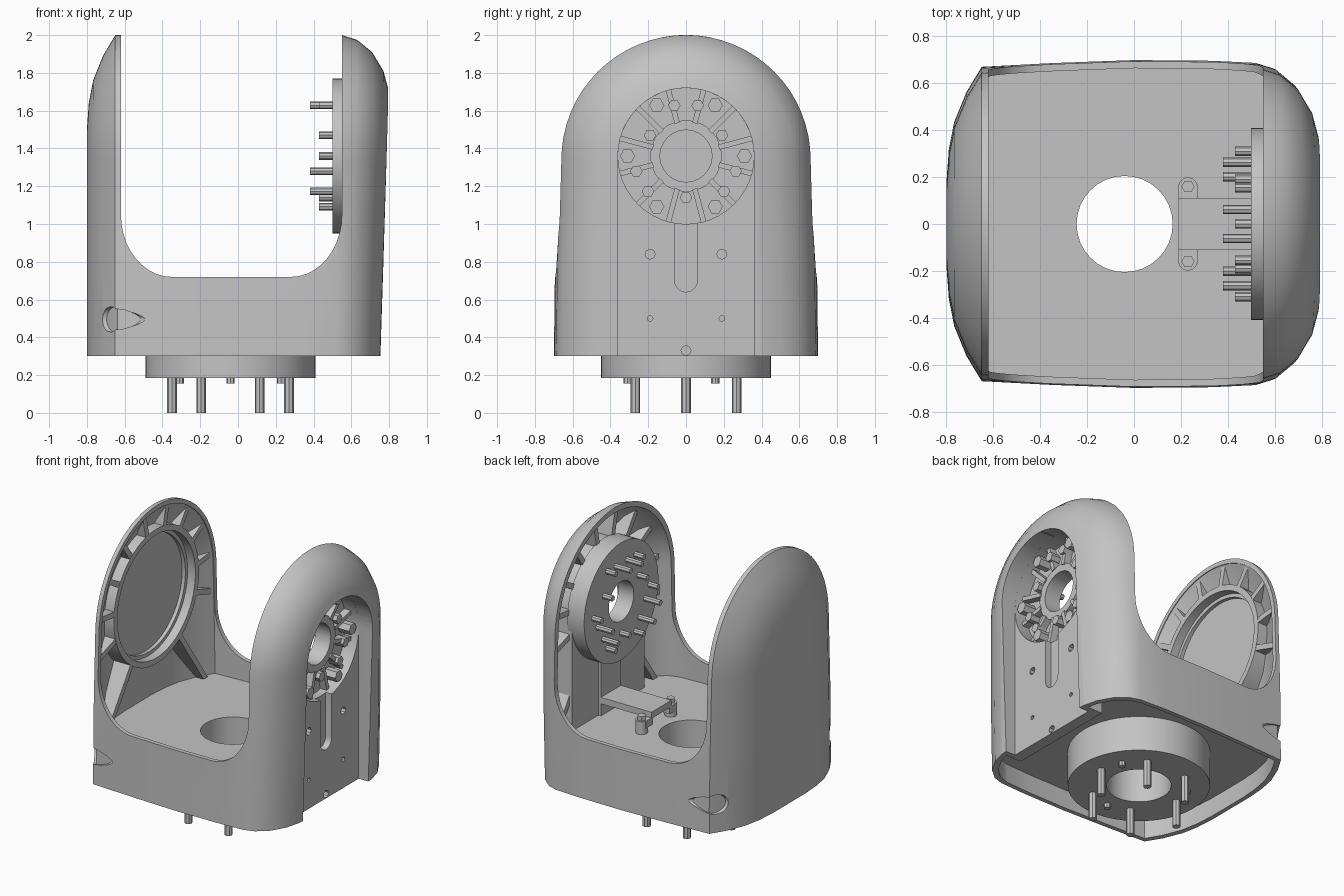
import bpy, bmesh
from math import sin, cos, pi, radians
from mathutils import Matrix, Vector

cube = bpy.data.objects.get("Cube")
if cube:
    bpy.data.objects.remove(cube, do_unlink=True)

grey = bpy.data.materials.new("light_grey")
grey.use_nodes = True
grey.diffuse_color = (0.55, 0.55, 0.55, 1)
grey.node_tree.nodes["Principled BSDF"].inputs["Base Color"].default_value = (0.55, 0.55, 0.55, 1)

AXIS_Z = 1.36      # height of the tilt axis
BASE_X = -0.04     # centre of the pan base
WALL = 0.03


# ---------- helpers ----------
def finish(name, bm):
    bmesh.ops.recalc_face_normals(bm, faces=bm.faces)
    me = bpy.data.meshes.new(name)
    bm.to_mesh(me)
    bm.free()
    me.materials.append(grey)
    ob = bpy.data.objects.new(name, me)
    bpy.context.collection.objects.link(ob)
    return ob


def add_loft(bm, rings):
    rows = [[bm.verts.new(p) for p in ring] for ring in rings]
    n = len(rows[0])
    for a, b in zip(rows, rows[1:]):
        for i in range(n):
            j = (i + 1) % n
            bm.faces.new((a[i], a[j], b[j], b[i]))
    bm.faces.new(rows[0])
    bm.faces.new(rows[-1])


def loft(name, rings):
    bm = bmesh.new()
    add_loft(bm, rings)
    return finish(name, bm)


def circle(axis, u, v, r, h, n):
    pts = [(u + r * cos(2 * pi * i / n), v + r * sin(2 * pi * i / n)) for i in range(n)]
    return [(h, a, b) if axis == 'X' else (a, b, h) for a, b in pts]


def rods(name, axis, spots, r, a, b, n=8):
    """One object of parallel rods centred on the given spots."""
    bm = bmesh.new()
    for u, v in spots:
        add_loft(bm, [circle(axis, u, v, r, a, n), circle(axis, u, v, r, b, n)])
    return finish(name, bm)


def add_box(bm, lo, hi, mat=Matrix()):
    lo, hi = Vector(lo), Vector(hi)
    m = mat @ Matrix.Translation((lo + hi) / 2) @ Matrix.Diagonal((*(hi - lo), 1))
    bmesh.ops.create_cube(bm, size=1, matrix=m)


def box(name, lo, hi):
    bm = bmesh.new()
    add_box(bm, lo, hi)
    return finish(name, bm)


def cut(ob, tool, op='DIFFERENCE'):
    mod = ob.modifiers.new("cut", 'BOOLEAN')
    mod.operation, mod.object, mod.solver = op, tool, 'EXACT'
    bpy.context.view_layer.objects.active = ob
    bpy.ops.object.modifier_apply(modifier=mod.name)
    bpy.data.objects.remove(tool, do_unlink=True)


def polar(r, angles):
    return [(r * cos(radians(a)), AXIS_Z + r * sin(radians(a))) for a in angles]


# ---------- outer envelope: arch sections swept along x ----------
SECTIONS = [(-.8, .5), (-.79, .36), (-.767, .24), (-.715, .11), (-.65, 0), (-.35, -.012),
            (0, -.02), (.35, -.012), (.55, 0), (.63, .025), (.71, .09), (.77, .19),
            (.797, .29), (.805, .42)]


def envelope(t=0, bottom=0.3):
    rings = []
    for x, inset in SECTIONS:
        d, r = inset + t, 0.665 - inset - t
        arc = [(r * cos(pi * i / 32), 1.335 + r * sin(pi * i / 32)) for i in range(33)]
        prof = [(0.69 - d, bottom), (0.684 - d, 0.8)] + arc + [(d - 0.684, 0.8), (d - 0.69, bottom)]
        x *= 1 - t / 0.79
        lean, wide = 0.057 * max(x, 0), 0.985 + 0.02 * x
        rings.append([(x - lean * max(0, (1.7 - z) / 1.4), y * wide, z) for y, z in prof])
    return loft("envelope", rings)


def arch(half, x0, x1, bottom=0.2):
    """Upright prism with a round top on the tilt axis."""
    prof = [(half, bottom)] + polar(half, range(0, 181, 6)) + [(-half, bottom)]
    return loft("arch", [[(x, y, z) for y, z in prof] for x in (x0, x1)])


def teardrop(side, grow=0.0):
    steps = [(-.745, .03), (-.73, .052), (-.70, .066), (-.66, .068), (-.60, .052),
             (-.54, .03), (-.48, .006)]
    return loft("scoop_pocket", [
        [(x - grow, side * (.62 + .33 * (x + .7)) + (r + grow) * cos(k * pi / 8),
          .495 + (r + grow) * sin(k * pi / 8)) for k in range(16)] for x, r in steps])


# ---------- fork shell ----------
shell = envelope()
shell.name = "fork_shell"
for side in (-1, 1):
    cut(shell, teardrop(side))
cut(shell, envelope(WALL, 0.2))
gap = [(-.62, 2.3)]
gap += [(-.35 - .27 * cos(a), 1.05 - .33 * sin(a)) for a in (pi / 2 * i / 10 for i in range(11))]
gap += [(.28 + .27 * sin(a), 1.05 - .33 * cos(a)) for a in (pi / 2 * i / 10 for i in range(11))]
gap += [(.55, 2.3)]
cut(shell, loft("gap", [[(x, y, z) for x, z in gap] for y in (-1, 1)]))
cut(shell, arch(0.40, 0.6, 1))

# pockets behind the teardrop scoops
for side in (-1, 1):
    pocket = teardrop(side, 0.015)
    cut(pocket, envelope(0.004), 'INTERSECT')
    cut(pocket, teardrop(side))

# ---------- recessed side panel with round well ----------
panel = arch(0.40, 0.6, 1)
panel.name = "side_panel"
cut(panel, envelope(), 'INTERSECT')
cut(panel, arch(0.36, 0.68, 1.1))
cut(panel, rods("well", 'X', [(0, AXIS_Z)], 0.36, 0.5, 1.1, 48))
slot = [(.06, 1.1)] + [(.06 * cos(a), .7 - .06 * sin(a)) for a in (pi * i / 10 for i in range(11))] + [(-.06, 1.1)]
cut(panel, loft("slot", [[(x, y, z) for y, z in slot] for x in (.635, .9)]))
cut(panel, rods("holes", 'X', [(-.19, .84), (.19, .84), (0, .33)], .026, .63, .9))
cut(panel, rods("small_holes", 'X', [(-.19, .5), (.19, .5)], .015, .63, .9))

# ---------- motor drum on the tilt axis ----------
drum = rods("motor_drum", 'X', [(0, AXIS_Z)], 0.41, 0.5, 0.63, 48)
cut(drum, rods("well", 'X', [(0, AXIS_Z)], 0.36, 0.58, 0.8, 48))
hub = rods("hub_ring", 'X', [(0, AXIS_Z)], 0.19, 0.57, 0.62, 24)
for part in (drum, hub):
    cut(part, rods("bore", 'X', [(0, AXIS_Z)], 0.138, 0.4, 0.8, 24))
bm = bmesh.new()
for k in range(12):
    turn = Matrix.Translation((0, 0, AXIS_Z)) @ Matrix.Rotation(radians(15 + 30 * k), 4, 'X')
    add_box(bm, (.57, .18, -.014), (.63, .37, .014), turn)
finish("hub_spokes", bm)

outer_spots = polar(.31, range(0, 360, 60))
pair_spots = polar(.275, (77, 103, -17, 197, -43, 223))
inner_spots = polar(.22, (30, 150, 270))
rods("outer_screw_heads", 'X', outer_spots, .04, .57, .67, 6)
rods("screw_heads", 'X', pair_spots + inner_spots, .033, .57, .65, 6)
rods("short_screws", 'X', outer_spots + inner_spots, .02, .43, .51)
rods("long_screws", 'X', pair_spots, .02, .38, .51)

# ---------- bearing cup in the opposite arm ----------
cup = rods("bearing_cup", 'X', [(0, AXIS_Z)], 0.47, -.79, -.63, 56)
cut(cup, envelope(WALL / 2), 'INTERSECT')
cut(cup, rods("bore", 'X', [(0, AXIS_Z)], 0.43, -.69, -.5, 56))
cut(cup, rods("step", 'X', [(0, AXIS_Z)], 0.405, -.715, -.5, 56))

# ---------- stiffening ribs in both arms ----------
bm = bmesh.new()
for x0, x1, r0 in ((-.8, -.632, .455), (.62, .8, .39)):
    for ang in [*range(-18, 199, 24), -55, 235]:
        turn = Matrix.Translation((0, 0, AXIS_Z)) @ Matrix.Rotation(radians(ang), 4, 'X')
        add_box(bm, (x0, r0, -.019), (x1, 1.0, .019), turn)
ribs = finish("arm_ribs", bm)
cut(ribs, envelope(WALL / 2), 'INTERSECT')
cut(ribs, arch(0.38, 0.61, 1))

# ---------- floor and pan base ----------
floor = box("floor_plate", (-1, -1, .43), (1, 1, .58))
cut(floor, envelope(WALL / 2), 'INTERSECT')
cut(floor, arch(0.38, 0.65, 1))
base = rods("base_ring", 'Z', [(BASE_X, 0)], 0.45, .185, .44, 56)
for part in (floor, base):
    cut(part, rods("bore", 'Z', [(BASE_X, 0)], 0.205, 0, 1, 32))


def base_spots(angles):
    return [(BASE_X + .31 * cos(radians(a)), .31 * sin(radians(a))) for a in angles]


rods("base_pins", 'Z', base_spots(range(0, 360, 60)), .026, 0, .2)
rods("base_studs", 'Z', base_spots((30, 150, 270)), .022, .155, .2)

# ---------- bracket under the drum ----------
box("bracket_plate", (.19, -.11, .665), (.6, .11, .71))
box("bracket_upright", (.58, -.11, .57), (.62, .11, 1.0))
for side in (-1, 1):
    y0, y1 = sorted((side * .09, side * .17))
    box("bracket_ear", (.19, y0, .62), (.27, y1, .67))
ears = [(.23, -.16), (.23, .16)]
rods("bracket_bosses", 'Z', ears, .04, .57, .67, 12)
rods("bracket_screws", 'Z', ears, .028, .66, .70, 6)

# ---------- shading ----------
bpy.ops.object.select_all(action='DESELECT')
for ob in bpy.context.scene.objects:
    if ob.type == 'MESH':
        ob.select_set(True)
bpy.context.view_layer.objects.active = shell
bpy.ops.object.shade_smooth_by_angle(angle=radians(32))
